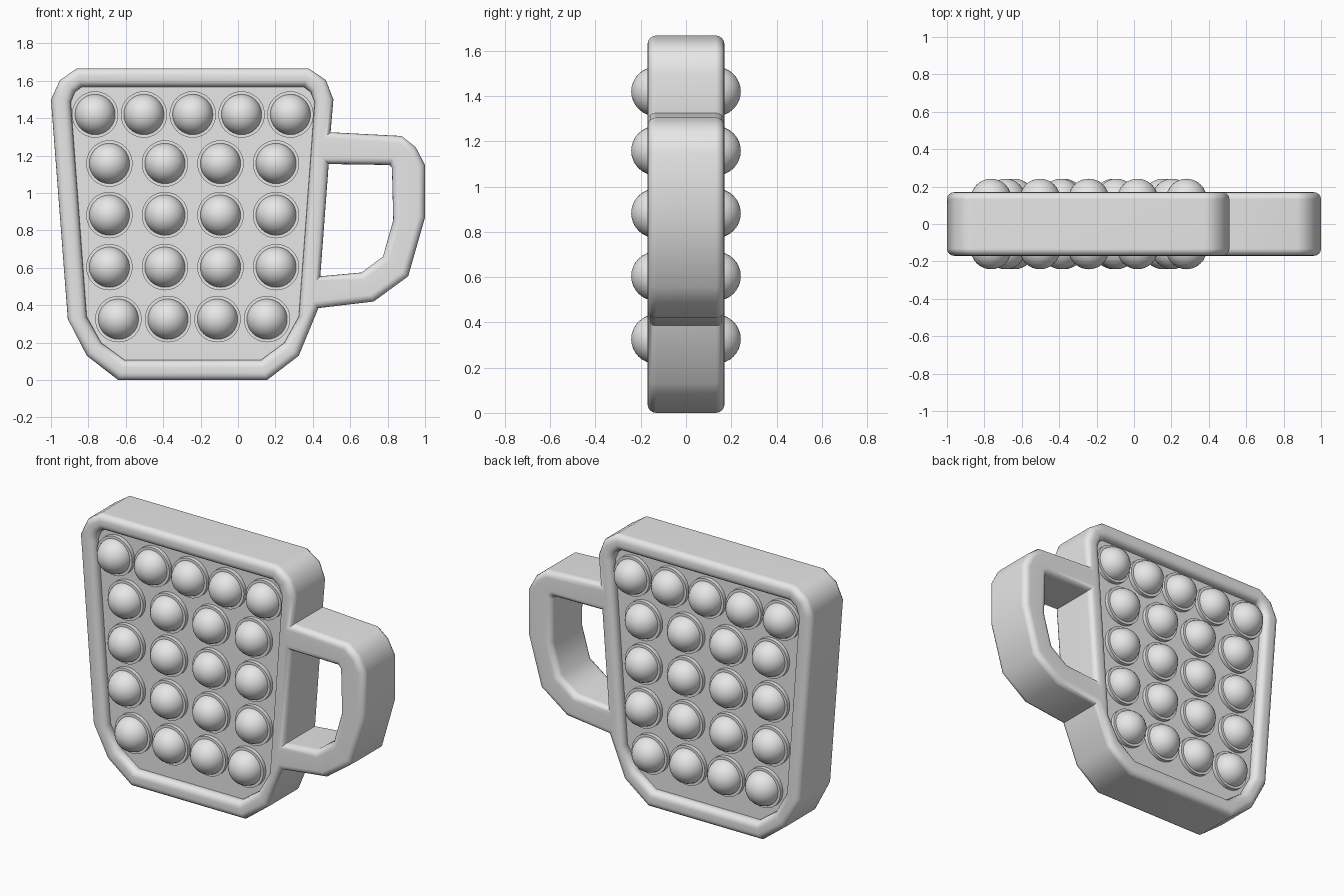
import bpy, bmesh, math
from mathutils import Vector, Matrix

cube = bpy.data.objects.get("Cube")
if cube:
    bpy.data.objects.remove(cube, do_unlink=True)

grey = bpy.data.materials.new("light grey")
grey.use_nodes = True
grey.diffuse_color = (0.8, 0.8, 0.8, 1)
grey.node_tree.nodes["Principled BSDF"].inputs["Base Color"].default_value = (0.8, 0.8, 0.8, 1)

CENTRE = -0.242   # middle of the cup across x
DEPTH = 0.17      # half thickness of the frame
ROUND = 0.038     # edge rounding


def finish(bm, name, angle=40):
    """Turn a bmesh into a smooth-shaded object."""
    bmesh.ops.recalc_face_normals(bm, faces=bm.faces)
    mesh = bpy.data.meshes.new(name)
    bm.to_mesh(mesh)
    bm.free()
    mesh.materials.append(grey)
    obj = bpy.data.objects.new(name, mesh)
    bpy.context.collection.objects.link(obj)
    bpy.ops.object.select_all(action='DESELECT')
    obj.select_set(True)
    bpy.context.view_layer.objects.active = obj
    bpy.ops.object.shade_smooth_by_angle(angle=math.radians(angle))
    return obj


def inset(loop, d):
    """Offset a closed loop to its left with mitred corners."""
    pts = [Vector(p) for p in loop]
    out = []
    for i, p in enumerate(pts):
        a = (p - pts[i - 1]).normalized()
        b = (pts[(i + 1) % len(pts)] - p).normalized()
        na, nb = Vector((-a.y, a.x)), Vector((-b.y, b.x))
        out.append(p + (na + nb) * d / (1 + na.dot(nb)))
    return out


def slab(name, loops, half, r, steps=4):
    """Rounded plate from an outer loop and clockwise hole loops."""
    section = [(r * (1 - math.sin(t)), half - r * (1 - math.cos(t)))
               for t in (math.pi / 2 * i / steps for i in range(steps + 1))]
    section = [(d, -y) for d, y in reversed(section)] + section
    section = [(r - 0.0 - d, y) for d, y in section]
    bm = bmesh.new()
    caps = [[], []]
    for loop in loops:
        rings = []
        for d, y in section:
            rings.append([bm.verts.new((p.x, y, p.y)) for p in inset(loop, d)])
        n = len(loop)
        for low, high in zip(rings, rings[1:]):
            for i in range(n):
                j = (i + 1) % n
                bm.faces.new((low[i], low[j], high[j], high[i]))
        for cap, ring in zip(caps, (rings[0], rings[-1])):
            cap += [bm.edges.get((ring[i], ring[(i + 1) % n])) for i in range(n)]
    for cap in caps:
        bmesh.ops.triangle_fill(bm, use_beauty=True, edges=cap)
    obj = finish(bm, name)
    obj.modifiers.new("even shading", 'WEIGHTED_NORMAL').keep_sharp = True
    return obj


# Section helper works from the cap edge (inset by r) out to the side wall
def rounded_section(half, r, steps=4):
    arc = [(r * (1 - math.cos(t)), half - r * (1 - math.sin(t)))
           for t in (math.pi / 2 * i / steps for i in range(steps + 1))]
    return [(d, -y) for d, y in reversed(arc)] + arc


# Outline of cup and handle, counter-clockwise
outline = [(-0.64, 0), (0.155, 0), (0.325, 0.13), (0.43, 0.385),
           (0.725, 0.42), (0.91, 0.555), (1, 0.87), (1, 1.15), (0.95, 1.245),
           (0.875, 1.305), (0.495, 1.325), (0.51, 1.5), (0.47, 1.604),
           (0.377, 1.667), (-0.86, 1.667), (-0.952, 1.604), (-1, 1.5),
           (-0.91, 0.326), (-0.808, 0.13)]
# Hole in the handle, clockwise
handle_hole = [(0.485, 1.155), (0.81, 1.15), (0.823, 1.135), (0.83, 0.855),
               (0.775, 0.66), (0.66, 0.575), (0.44, 0.555)]
# Window for the panel, mirrored about the cup centre, clockwise
half_window = [(0.364, 0.107), (0.49, 0.2), (0.567, 0.34), (0.652, 1.487),
               (0.63, 1.54), (0.594, 1.567)]
window = ([(CENTRE - w, z) for w, z in half_window]
          + [(CENTRE + w, z) for w, z in reversed(half_window)])


def plate(name, loops, half, r):
    """Build the rounded plate with the cap-to-wall section."""
    bm = bmesh.new()
    caps = [[], []]
    for loop in loops:
        n = len(loop)
        rings = [[bm.verts.new((p.x, y, p.y)) for p in inset(loop, d)]
                 for d, y in rounded_section(half, r)]
        for low, high in zip(rings, rings[1:]):
            for i in range(n):
                j = (i + 1) % n
                bm.faces.new((low[i], low[j], high[j], high[i]))
        for cap, ring in zip(caps, (rings[0], rings[-1])):
            cap += [bm.edges.get((ring[i], ring[(i + 1) % n])) for i in range(n)]
    for cap in caps:
        bmesh.ops.triangle_fill(bm, use_beauty=True, edges=cap)
    obj = finish(bm, name)
    obj.modifiers.new("even shading", 'WEIGHTED_NORMAL').keep_sharp = True


plate("mug_frame", [outline, handle_hole, window], DEPTH, ROUND)

# Recessed panel, tucked a little into the frame
bm = bmesh.new()
face = bm.faces.new([bm.verts.new((p.x, -0.12, p.y)) for p in inset(window, 0.02)])
side = bmesh.ops.extrude_face_region(bm, geom=[face], use_keep_orig=True)
bmesh.ops.translate(bm, vec=(0, 0.24, 0),
                    verts=[v for v in side["geom"] if isinstance(v, bmesh.types.BMVert)])
finish(bm, "panel", 20)

# Rows of bubbles: height, count, spacing
rows = [(1.42, 5, 0.261), (1.158, 4, 0.297), (0.882, 4, 0.297),
        (0.604, 4, 0.297), (0.326, 4, 0.265)]
turn = Matrix.Rotation(math.pi / 2, 4, 'X')
bubbles, collars = bmesh.new(), bmesh.new()
for z, count, gap in rows:
    for i in range(count):
        x = CENTRE + (i - (count - 1) / 2) * gap
        for s in (-1, 1):
            bmesh.ops.create_uvsphere(bubbles, u_segments=32, v_segments=16, radius=0.109,
                                      matrix=Matrix.Translation((x, s * 0.133, z)) @ turn)
            bmesh.ops.create_cone(collars, cap_ends=True, segments=32, radius1=0.124,
                                  radius2=0.124, depth=0.04,
                                  matrix=Matrix.Translation((x, s * 0.125, z)) @ turn)
finish(bubbles, "bubbles")
finish(collars, "bubble_collars")
